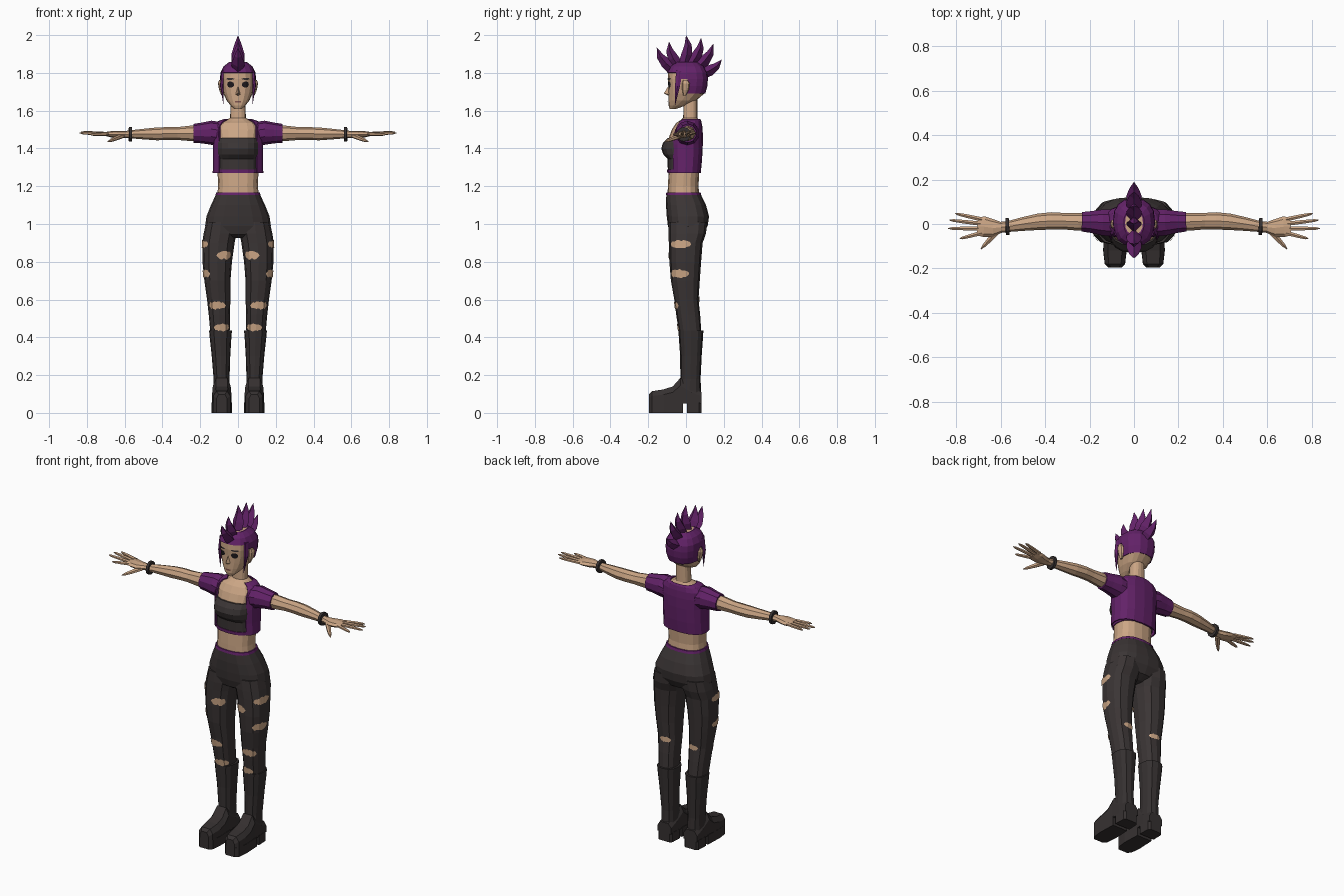
import bpy, bmesh, math, random
from mathutils import Vector as V

random.seed(4)


def mat(name, rgb):
    m = bpy.data.materials.new(name)
    m.diffuse_color = (*rgb, 1)
    return m


SKIN = mat("skin", (0.60, 0.38, 0.235))
PURPLE = mat("purple", (0.125, 0.016, 0.14))
DARK = mat("charcoal", (0.043, 0.035, 0.035))
BOOT = mat("boot_black", (0.036, 0.030, 0.030))
BLACK = mat("eye_black", (0.012, 0.010, 0.012))
LIP = mat("lip", (0.22, 0.09, 0.08))


def build(name, verts, faces, m, mirror=False, thick=0):
    me = bpy.data.meshes.new(name)
    me.from_pydata([tuple(v) for v in verts], [], faces)
    bm = bmesh.new()
    bm.from_mesh(me)
    bmesh.ops.remove_doubles(bm, verts=bm.verts, dist=1e-5)
    bmesh.ops.recalc_face_normals(bm, faces=bm.faces)
    bm.to_mesh(me)
    bm.free()
    me.materials.append(m)
    ob = bpy.data.objects.new(name, me)
    bpy.context.collection.objects.link(ob)
    if thick:
        s = ob.modifiers.new("thickness", 'SOLIDIFY')
        s.thickness, s.offset = thick, -1
    if mirror:
        ob.modifiers.new("mirror", 'MIRROR').use_mirror_merge = False
    return ob


def loft(name, rings, m, keep=None, caps=True, **kw):
    """Skin a list of equal-length rings; keep(i, j) selects the quads."""
    n = len(rings[0])
    verts = [p for r in rings for p in r]
    faces = [(i*n + j, i*n + (j+1) % n, (i+1)*n + (j+1) % n, (i+1)*n + j)
             for i in range(len(rings)-1) for j in range(n) if not keep or keep(i, j)]
    if caps is True:
        faces.append(tuple(range(n))[::-1])
    if caps:
        faces.append(tuple(range(len(verts)-n, len(verts))))
    return build(name, verts, faces, m, **kw)


def ring(sec, n=16, p=0.8, grow=0):
    """Rounded-box ring at height z between x0..x1 and y0..y1."""
    z, x0, x1, y0, y1 = sec
    a, b = (x1-x0)/2 + grow, (y1-y0)/2 + grow
    out = []
    for k in range(n):
        c, s = math.cos(2*math.pi*k/n), math.sin(2*math.pi*k/n)
        out.append(V(((x0+x1)/2 + a*math.copysign(abs(c)**p, c),
                      (y0+y1)/2 + b*math.copysign(abs(s)**p, s), z)))
    return out


def S(z, hw, y0, y1):
    return (z, -hw, hw, y0, y1)


def tower(name, secs, m, n=16, p=0.8, grow=0, **kw):
    return loft(name, [ring(s, n, p, grow) for s in secs], m, **kw)


def limb(name, pts, m, n=8, u=(0, 0, 1), **kw):
    """Tube through (position, radius along u, radius across u)."""
    u = V(u)
    P = [V(q[0]) for q in pts]
    rings = []
    for i, (c, ru, rv) in enumerate(pts):
        d = P[min(i+1, len(P)-1)] - P[max(i-1, 0)]
        v = d.cross(u).normalized()
        rings.append([P[i] + u*ru*math.cos(2*math.pi*k/n) + v*rv*math.sin(2*math.pi*k/n)
                      for k in range(n)])
    return loft(name, rings, m, **kw)


def patch(name, secs, n, ang, half, z, hz, m, jag=0, off=0.004):
    """Thin marking that follows a tower surface around an angle in degrees."""
    def at(deg, zz):
        for s, t in zip(secs, secs[1:]):
            if min(s[0], t[0]) <= zz <= max(s[0], t[0]):
                f = (zz-s[0])/(t[0]-s[0])
                r = ring([a+(b-a)*f for a, b in zip(s, t)], n, 0.8, off)
        q = (deg % 360)/360*n
        j = int(q)
        return r[j % n].lerp(r[(j+1) % n], q-j)
    cols = 12
    verts = []
    for k in range(cols+1):
        t = 2*k/cols - 1
        h = hz*(0.12 + 0.88*(1-t*t)**0.5)
        for sgn in (-1, 1):
            verts.append(at(ang+half*t, z + sgn*h*(1-jag*random.random())))
    build(name, verts, [(2*k, 2*k+2, 2*k+3, 2*k+1) for k in range(cols)], m, mirror=True)


# Head, hair cap and face
HEAD = [S(1.610, .020, -.086, -.050), S(1.628, .040, -.092, 0), S(1.655, .061, -.093, .055),
        S(1.690, .077, -.093, .096), S(1.730, .086, -.093, .107), S(1.768, .089, -.096, .110),
        S(1.802, .087, -.094, .107), S(1.835, .070, -.078, .088), S(1.858, .040, -.045, .055)]
tower("head", HEAD, SKIN)
tower("hair_cap", HEAD[3:], PURPLE, grow=.006, caps="top", thick=.005,
      keep=lambda i, j: i >= 3 or j < 8 or (i == 2 and j in (8, 15)))
build("nose", [(0, -.09, 1.735), (.014, -.088, 1.686), (-.014, -.088, 1.686), (0, -.117, 1.692),
               (0, -.088, 1.676)], [(0, 1, 3), (0, 3, 2), (3, 1, 4), (3, 4, 2)], SKIN)
patch("eye", HEAD, 16, 293, 12, 1.738, .016, BLACK)
patch("eyebrow", HEAD, 16, 294, 14, 1.768, .005, DARK)
patch("lips", HEAD, 16, 276, 8, 1.647, .005, LIP)
tower("ear", [(1.68, .078, .088, -.015, 0), (1.71, .075, .100, -.02, .015),
              (1.745, .08, .106, -.022, .02), (1.762, .08, .10, -.015, .01)], SKIN, n=8, mirror=True)
limb("side_lock", [((.080, -.035, 1.81), .010, .020), ((.086, -.045, 1.73), .009, .015),
                   ((.076, -.058, 1.625), 0, 0)], PURPLE, n=6, u=(1, 0, 0), mirror=True)

# Crest of curved spikes: base y, z then tip y, z
SPIKES = [(-.072, 1.825, -.155, 1.935), (-.045, 1.845, -.09, 1.965), (-.01, 1.855, 0, 2.0),
          (.03, 1.853, .08, 1.985), (.065, 1.835, .145, 1.955), (.09, 1.80, .19, 1.87)]
for by, bz, ty, tz in SPIKES:
    b, t = V((0, by, bz)), V((0, ty, tz))
    d = t - b
    bow = V((0, d.z, -d.y))*(-.10 if ty < -.05 else .10)
    limb("crest_spike", [(b - d*.1, .030, .030), (b + d*.30 + bow*.8, .035, .029),
                         (b + d*.65 + bow, .020, .019), (t, 0, 0)], PURPLE, n=4, u=(1, 0, 0))

# Torso and neck
tower("torso", [S(1.14, .112, -.098, .072), S(1.20, .105, -.096, .066), S(1.27, .108, -.092, .07),
                S(1.36, .106, -.09, .075), S(1.46, .108, -.09, .078), S(1.50, .112, -.075, .076),
                S(1.535, .10, -.052, .07), S(1.549, .062, -.03, .066), S(1.562, .042, -.015, .06),
                S(1.67, .037, -.012, .06)], SKIN)

# Bandeau top, hem band and open cropped jacket
tower("bandeau_top", [S(1.28, .110, -.096, .072), S(1.345, .110, -.098, .076),
                      S(1.368, .111, -.120, .077), S(1.40, .112, -.131, .079),
                      S(1.43, .112, -.122, .079), S(1.455, .111, -.098, .079)], DARK)
tower("top_hem", [S(1.27, .113, -.099, .076), S(1.288, .113, -.100, .076)], PURPLE)
tower("jacket", [S(1.27, .134, -.088, .078), S(1.34, .132, -.09, .085), S(1.42, .132, -.095, .089),
                 S(1.48, .136, -.085, .089), S(1.52, .130, -.066, .086), S(1.545, .105, -.046, .081),
                 S(1.556, .074, -.03, .075)], PURPLE, caps=False, thick=.006,
      keep=lambda i, j: j not in (10, 11, 12, 13))
limb("sleeve", [((.09, .005, 1.475), .065, .065), ((.14, .007, 1.483), .064, .062),
                ((.19, .009, 1.482), .055, .052), ((.235, .010, 1.480), .050, .046)],
     PURPLE, n=10, mirror=True)

# Arms, bracelets and hands
limb("arm", [((.18, .009, 1.48), .042, .040), ((.25, .010, 1.48), .041, .040),
             ((.32, .013, 1.479), .034, .037), ((.37, .014, 1.479), .034, .039),
             ((.43, .010, 1.477), .034, .037), ((.50, 0, 1.476), .028, .031),
             ((.57, -.012, 1.475), .021, .024), ((.60, -.015, 1.474), .018, .025),
             ((.635, -.018, 1.473), .019, .040), ((.675, -.012, 1.475), .016, .046),
             ((.705, -.010, 1.477), .010, .041)], SKIN, mirror=True)
limb("bracelet", [((.562, -.011, 1.475), .028, .028), ((.5625, -.011, 1.475), .038, .038),
                  ((.5775, -.012, 1.475), .038, .038), ((.578, -.012, 1.475), .028, .028)],
     BOOT, n=12, mirror=True)
for by, tx, ty, tz in [(.021, .805, .047, 1.484), (.001, .832, .018, 1.486),
                       (-.020, .838, -.020, 1.482), (-.040, .785, -.066, 1.474)]:
    b, t = V((.685, by, 1.477)), V((tx, ty, tz))
    limb("finger", [(b, .010, .011), (b.lerp(t, .55), .009, .0095), (b.lerp(t, .88), .007, .007),
                    (t, .002, .002)], SKIN, n=6, mirror=True)
limb("thumb", [((.615, -.030, 1.466), .014, .017), ((.650, -.070, 1.452), .012, .013),
               ((.675, -.097, 1.442), .009, .009), ((.690, -.113, 1.436), .002, .002)],
     SKIN, n=6, mirror=True)

# Trousers, waistband and rips
tower("trouser_hips", [S(.925, .06, -.05, .05), S(.945, .155, -.082, .09), S(.99, .174, -.096, .115),
                       S(1.04, .167, -.102, .122), S(1.10, .143, -.106, .106),
                       S(1.16, .115, -.104, .077)], DARK)
tower("waistband", [S(1.153, .119, -.107, .081), S(1.168, .115, -.104, .077)], PURPLE)
LEG = [(1.01, .012, .168, -.092, .112), (.95, .008, .182, -.093, .106), (.90, .018, .189, -.091, .088),
       (.80, .032, .188, -.088, .080), (.70, .040, .178, -.080, .073), (.60, .040, .164, -.062, .066),
       (.52, .043, .155, -.052, .075), (.40, .044, .144, -.033, .083)]
tower("trouser_leg", LEG, DARK, n=12, mirror=True)
for ang, half, z, hz in [(340, 36, .893, .024), (245, 28, .835, .026), (335, 38, .737, .027),
                         (280, 40, .568, .024), (255, 45, .452, .022), (100, 28, .60, .018)]:
    patch("trouser_rip", LEG, 12, ang, half, z, hz, SKIN, jag=.35)

# Platform boots
tower("boot_shaft", [(.06, .040, .132, -.05, .080), (.12, .042, .130, -.045, .080),
                     (.18, .045, .129, -.030, .077), (.30, .041, .139, -.031, .083),
                     (.40, .035, .150, -.038, .090), (.435, .032, .153, -.040, .092)],
      BOOT, n=12, mirror=True)
CX = .086
loft("boot_foot", [[V((CX+w*f, y, z)) for f, z in
                    [(-1, .05), (1, .05), (1, zt*.78), (.62, zt), (-.62, zt), (-1, zt*.78)]]
                   for y, w, zt in [(-.197, .028, .098), (-.18, .045, .115), (-.12, .052, .124),
                                    (-.07, .050, .140), (-.03, .047, .185), (.03, .047, .14),
                                    (.082, .044, .11)]], BOOT, mirror=True)


def sole(name, half):
    plan = [(CX+w, y) for y, w in half] + [(CX-w, y) for y, w in reversed(half)]
    loft(name, [[V((x, y, z)) for x, y in plan] for z in (0, .056)], BOOT, mirror=True)


sole("boot_front_sole", [(-.015, .049), (-.12, .053), (-.18, .046), (-.197, .029)])
sole("boot_heel", [(.082, .036), (.07, .046), (.005, .049)])
